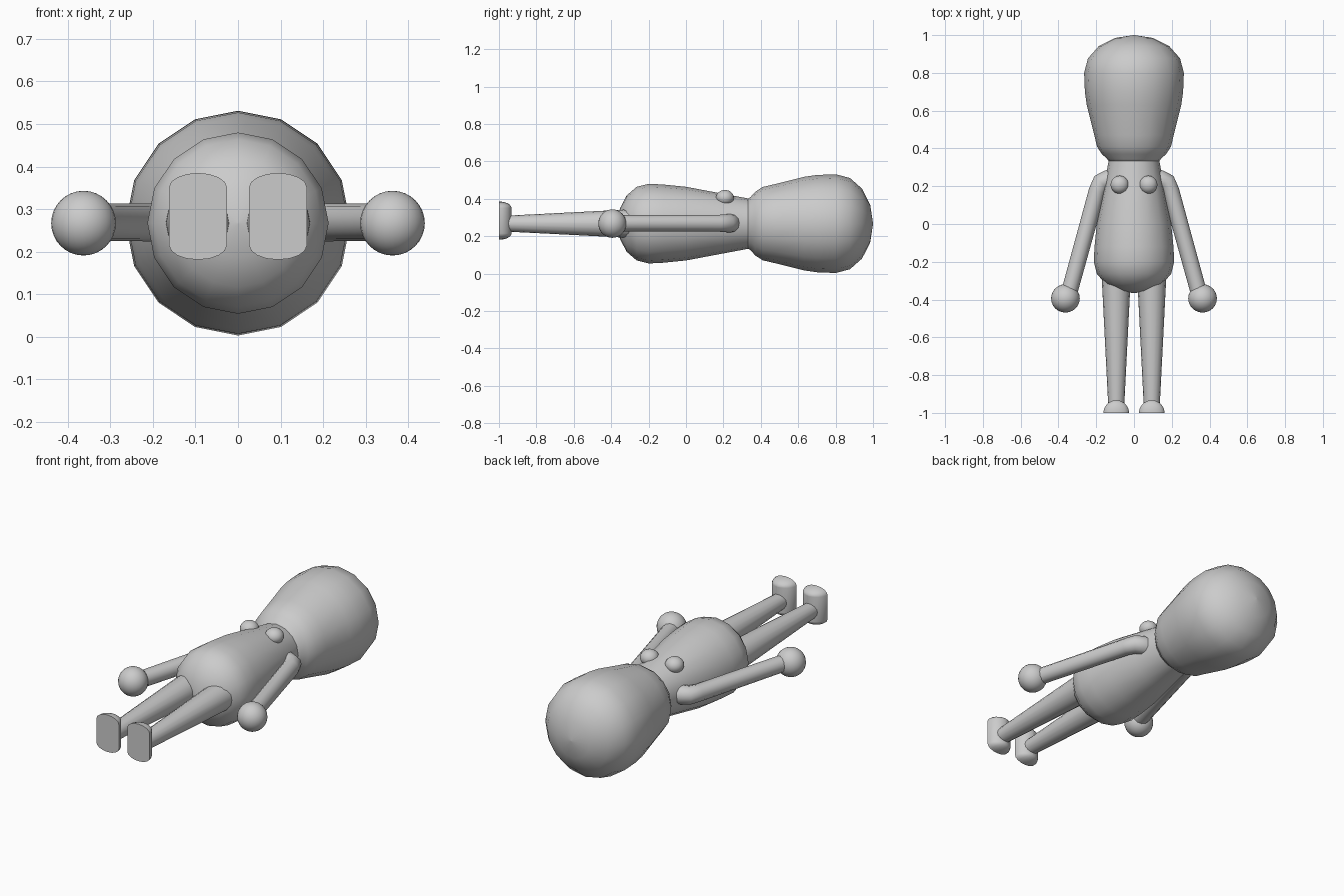
import bpy, bmesh, math

if "Cube" in bpy.data.objects:
    bpy.data.objects.remove(bpy.data.objects["Cube"])

Z = 0.267  # height of the body axis


def loft(name, rings, angle=60):
    """Skin a list of equal-length rings, cap both ends, smooth by angle."""
    bm = bmesh.new()
    vs = [[bm.verts.new(p) for p in ring] for ring in rings]
    n = len(vs[0])
    for a, b in zip(vs, vs[1:]):
        for i in range(n):
            j = (i + 1) % n
            bm.faces.new((a[i], a[j], b[j], b[i]))
    bm.faces.new(vs[0])
    bm.faces.new(vs[-1])
    bmesh.ops.recalc_face_normals(bm, faces=bm.faces)
    mesh = bpy.data.meshes.new(name)
    bm.to_mesh(mesh)
    bm.free()
    ob = bpy.data.objects.new(name, mesh)
    bpy.context.collection.objects.link(ob)
    smooth(ob, angle)
    return ob


def smooth(ob, angle=60):
    bpy.ops.object.select_all(action='DESELECT')
    ob.select_set(True)
    bpy.context.view_layer.objects.active = ob
    bpy.ops.object.shade_smooth_by_angle(angle=math.radians(angle))


def lathe(name, profile, cx=0.0, n=16):
    """Revolve (y, radius) points about an axis running along y."""
    t = [2 * math.pi * i / n for i in range(n)]
    return loft(name, [[(cx + r * math.cos(a), y, Z + r * math.sin(a)) for a in t]
                       for y, r in profile])


def dome(y0, depth, r):
    """Profile of a half ellipsoid from its rim to its pole."""
    return [(y0 + depth * math.sin(math.radians(a)), r * math.cos(math.radians(a)))
            for a in (0, 22.5, 45, 67.5, 89.5)]


def ball(name, loc, scale):
    bpy.ops.mesh.primitive_uv_sphere_add(segments=24, ring_count=16, radius=1, location=loc)
    ob = bpy.context.object
    ob.name = name
    ob.scale = scale
    smooth(ob)


# head and torso
lathe("head", [(0.325, 0.13), (0.345, 0.142), (0.37, 0.17), (0.41, 0.196), (0.47, 0.21),
               (0.63, 0.25), (0.70, 0.26)] + dome(0.80, 0.20, 0.264))
lathe("torso", [(0.36, 0.13), (0.33, 0.135), (0.18, 0.163), (0.0, 0.197), (-0.12, 0.209)]
      + dome(-0.20, -0.166, 0.213))

for side, s in (("left", -1), ("right", 1)):
    # arm: bent tube from inside the shoulder to the hand
    cu = bpy.data.curves.new(side + "_arm", 'CURVE')
    cu.dimensions = '3D'
    cu.bevel_depth = 0.044
    cu.bevel_resolution = 4
    cu.use_fill_caps = True
    path = [(0.06, 0.245, 1.2), (0.14, 0.235, 1.15), (0.175, 0.22, 1.1),
            (0.195, 0.175, 1.02), (0.345, -0.37, 0.98)]
    sp = cu.splines.new('POLY')
    sp.points.add(len(path) - 1)
    for p, (x, y, r) in zip(sp.points, path):
        p.co = (s * x, y, Z + 0.002, 1)
        p.radius = r
    sp.use_smooth = True
    bpy.context.collection.objects.link(bpy.data.objects.new(side + "_arm", cu))

    ball(side + "_hand", (s * 0.363, -0.394, Z), (0.076, 0.075, 0.076))
    ball(side + "_chest_bump", (s * 0.076, 0.208, 0.405), (0.048, 0.048, 0.042))

    # tapered leg
    lathe(side + "_leg", [(-0.22, 0.077), (-0.32, 0.075), (-0.97, 0.042)], s * 0.094)

    # foot: half dome stretched upward, flat sole facing -y
    rings = []
    for a in (0, 15, 30, 45, 60, 75, 89):
        c, h = math.cos(math.radians(a)), math.sin(math.radians(a))
        ring = []
        for lift, start in ((0.068, 0), (-0.068, 180)):
            for k in range(9):
                t = math.radians(start + k * 22.5)
                ring.append((s * 0.094 + 0.068 * c * math.cos(t), -1 + 0.067 * h,
                             0.283 + lift + 0.034 * c * math.sin(t)))
        rings.append(ring)
    loft(side + "_foot", rings)
